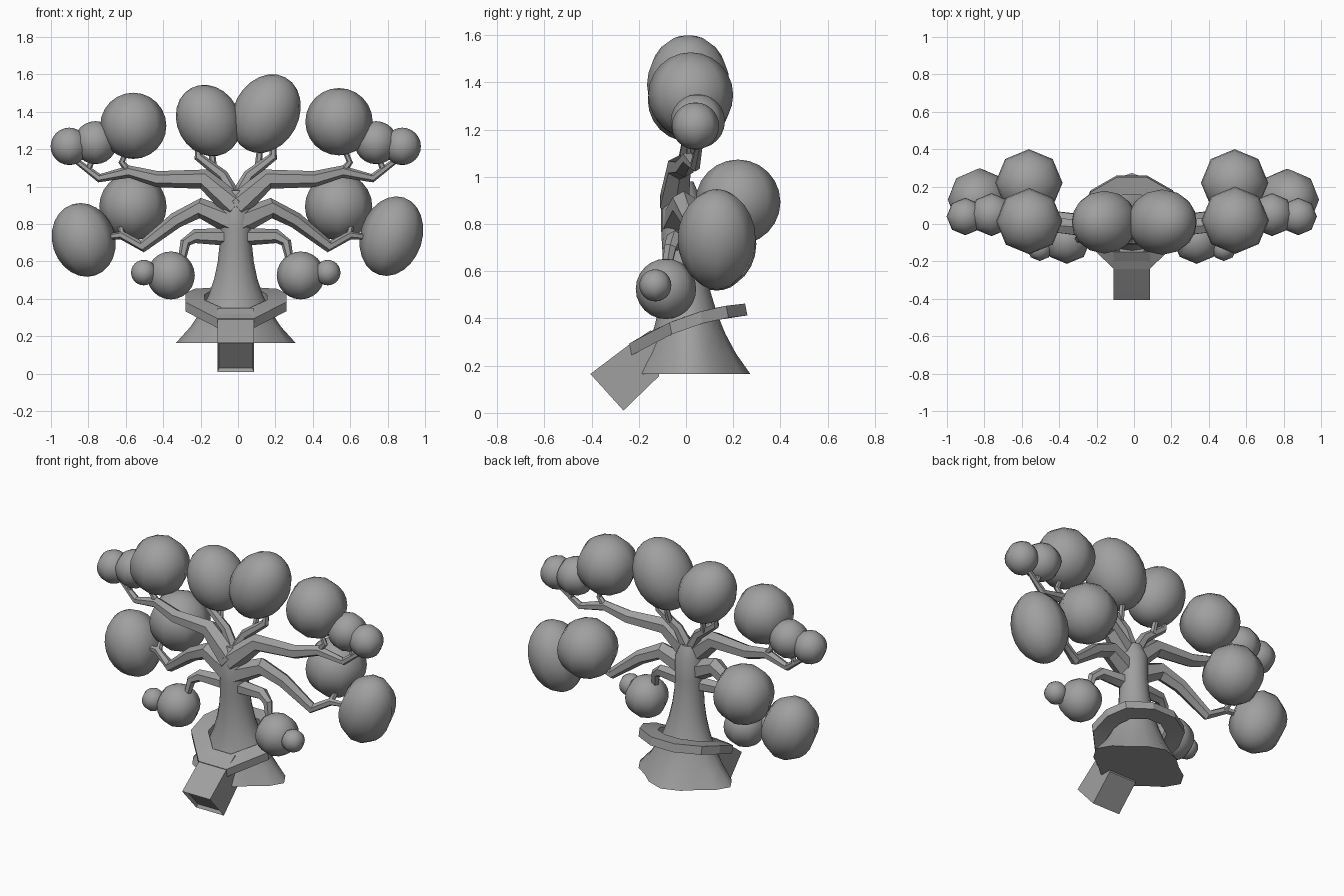
import bpy, bmesh, math
from mathutils import Vector, Matrix

if "Cube" in bpy.data.objects:
    bpy.data.objects.remove(bpy.data.objects["Cube"])

CENTRE_X = -0.012  # symmetry plane of the tree
SIDES = (("left", 1), ("right", -1))

grey = bpy.data.materials.new("plain grey")
grey.use_nodes = True
grey.diffuse_color = (0.35, 0.35, 0.35, 1)
grey.node_tree.nodes["Principled BSDF"].inputs["Base Color"].default_value = grey.diffuse_color


def finish(name, bm, angle):
    """Turn a bmesh into a grey object that is smooth below the given angle."""
    bmesh.ops.recalc_face_normals(bm, faces=bm.faces)
    mesh = bpy.data.meshes.new(name)
    bm.to_mesh(mesh)
    bm.free()
    mesh.materials.append(grey)
    part = bpy.data.objects.new(name, mesh)
    bpy.context.collection.objects.link(part)
    bpy.ops.object.select_all(action='DESELECT')
    part.select_set(True)
    bpy.context.view_layer.objects.active = part
    bpy.ops.object.shade_smooth_by_angle(angle=math.radians(angle))


def loft(rings, closed=False):
    """Skin a list of vertex loops, capped unless closed into a hoop."""
    bm = bmesh.new()
    loops = [[bm.verts.new(point) for point in ring] for ring in rings]
    count = len(loops[0])
    pairs = list(zip(loops, loops[1:]))
    if closed:
        pairs.append((loops[-1], loops[0]))
    else:
        bm.faces.new(loops[0])
        bm.faces.new(loops[-1])
    for lower, upper in pairs:
        for i in range(count):
            j = (i + 1) % count
            bm.faces.new((lower[i], lower[j], upper[j], upper[i]))
    bmesh.ops.recalc_face_normals(bm, faces=bm.faces)
    return bm


def branch(name, side, path, depth, radius):
    """Six-sided limb along an (x, z) path; depth and radius run from start to end."""
    last = len(path) - 1
    points = [Vector((CENTRE_X + side * x, depth[0] + (depth[1] - depth[0]) * i / last, z))
              for i, (x, z) in enumerate(path)]
    rings = []
    for i, point in enumerate(points):
        along = (points[min(i + 1, last)] - points[max(i - 1, 0)]).normalized()
        across = along.cross(Vector((0, 1, 0))).normalized()
        over = along.cross(across)
        size = radius[0] + (radius[1] - radius[0]) * (i / last) ** 0.8
        rings.append([point + size * (across * math.cos(turn) + over * math.sin(turn))
                      for turn in (math.tau * k / 6 for k in range(6))])
    finish(name, loft(rings), 35)


def foliage(name, centre, width, height, tilt=0, segments=8):
    """Ball or leaning egg of leaves."""
    bm = bmesh.new()
    bmesh.ops.create_uvsphere(bm, u_segments=segments, v_segments=12, radius=1)
    bm.transform(Matrix.Translation(centre) @ Matrix.Rotation(math.radians(tilt), 4, 'Y')
                 @ Matrix.Diagonal((width, width, height, 1)))
    finish(name, bm, 60)


# Trunk: the flare fades with height and carries four root lobes at the ground
def trunk_ring(height, scale=1):
    fade = max(0, (0.77 - height) / 0.605)
    flare = fade ** 2.3
    ring = []
    for k in range(16):
        turn = math.tau * k / 16
        lobe = scale * (1 + 0.1 * fade ** 4 * math.cos(4 * turn))
        ring.append((CENTRE_X + (0.085 + 0.205 * flare) * lobe * math.cos(turn),
                     0.045 * fade - 0.02 + (0.085 + 0.14 * flare) * lobe * math.sin(turn),
                     height))
    return ring


trunk_rings = [trunk_ring(0.165 + 0.605 * step / 7) for step in range(8)]
finish("trunk", loft(trunk_rings + [trunk_ring(0.9), trunk_ring(0.98, 0.6)]), 45)


# Walkway hoop: a flat band that climbs from the chute round the back of the trunk
def hoop_section(x, y):
    section = []
    for inset, drop in ((1, 0), (0.62, 0), (0.62, 0.05), (1, 0.05)):
        depth = y * inset
        climb = 0.41 + 0.35 * depth - 0.55 * depth * depth
        section.append((CENTRE_X + x * inset, depth + drop / 5, climb - drop))
    return section


hoop_edge = [(0.0975, -0.24), (0.27, -0.07), (0.27, 0.06), (0.22, 0.17), (0.08, 0.25)]
hoop_edge += [(-x, y) for x, y in reversed(hoop_edge)]
finish("walkway_hoop", loft([hoop_section(x, y) for x, y in hoop_edge], closed=True), 20)

# Sloping chute with a shallow recess in its lower end
outline = [(-0.405, 0.165), (-0.265, 0.01), (-0.115, 0.155),
           (-0.12, 0.3), (-0.15, 0.35), (-0.24, 0.29)]
chute = loft([[(CENTRE_X + side * 0.0975, y, z) for y, z in outline] for _, side in SIDES])
chute.normal_update()
mouth = min(chute.faces, key=lambda face: face.normal.y + face.normal.z)
bmesh.ops.inset_region(chute, faces=[mouth], thickness=0.012)
bmesh.ops.translate(chute, verts=mouth.verts, vec=(0, 0.014, 0.014))
finish("chute", chute, 20)

# Limbs and matching foliage on both sides
for word, side in SIDES:
    branch(f"{word}_upper_branch", side,
           [(0, 0.89), (0.17, 1.04), (0.42, 1.04), (0.57, 1.08), (0.73, 1.045), (0.87, 1.15)],
           (-0.05, 0.06), (0.07, 0.014))
    branch(f"{word}_upper_twig", side, [(0.56, 1.07), (0.61, 1.13), (0.58, 1.2)],
           (0.02, 0.02), (0.022, 0.014))
    branch(f"{word}_upper_outer_twig", side, [(0.79, 1.09), (0.76, 1.16)],
           (0.05, 0.05), (0.018, 0.013))
    branch(f"{word}_middle_branch", side,
           [(0, 0.8), (0.19, 0.885), (0.32, 0.82), (0.5, 0.68), (0.61, 0.74), (0.7, 0.73)],
           (-0.04, 0.11), (0.07, 0.014))
    branch(f"{word}_middle_twig", side, [(0.6, 0.73), (0.62, 0.79), (0.57, 0.82)],
           (0.08, 0.17), (0.02, 0.012))
    branch(f"{word}_lower_branch", side,
           [(0, 0.73), (0.22, 0.735), (0.27, 0.7), (0.29, 0.6)],
           (-0.03, -0.085), (0.05, 0.02))
    branch(f"{word}_crown_branch", side,
           [(0, 0.93), (0.07, 1.06), (0.2, 1.16), (0.2, 1.24)],
           (-0.02, 0.02), (0.04, 0.018))
    branch(f"{word}_crown_twig", side, [(0.12, 1.1), (0.13, 1.22)],
           (0.01, 0.04), (0.02, 0.015))
    branch(f"{word}_fork_twig", side, [(0.36, 0.53), (0.49, 0.54)],
           (-0.1, -0.13), (0.02, 0.012))
    for part, x, y, z, size in (("back", 0.55, 0.22, 0.893, 0.18),
                                ("low", 0.347, -0.085, 0.525, 0.128),
                                ("low_tip", 0.492, -0.13, 0.54, 0.068),
                                ("upper_middle", 0.75, 0.05, 1.235, 0.115),
                                ("upper_tip", 0.89, 0.04, 1.215, 0.1)):
        foliage(f"{word}_{part}_foliage", (CENTRE_X + side * x, y, z), size, size)

# Larger foliage that differs a little between the sides
foliage("left_upper_foliage", (0.54, 0.02, 1.347), 0.18, 0.18)
foliage("right_upper_foliage", (-0.56, 0.015, 1.325), 0.177, 0.177)
foliage("left_outer_foliage", (0.82, 0.13, 0.735), 0.165, 0.217, 18)
foliage("right_outer_foliage", (-0.825, 0.13, 0.715), 0.168, 0.2, -18)
foliage("left_crown_foliage", (0.15, 0.01, 1.39), 0.175, 0.22, 28, 16)
foliage("right_crown_foliage", (-0.158, 0.01, 1.353), 0.168, 0.197, -28, 16)
